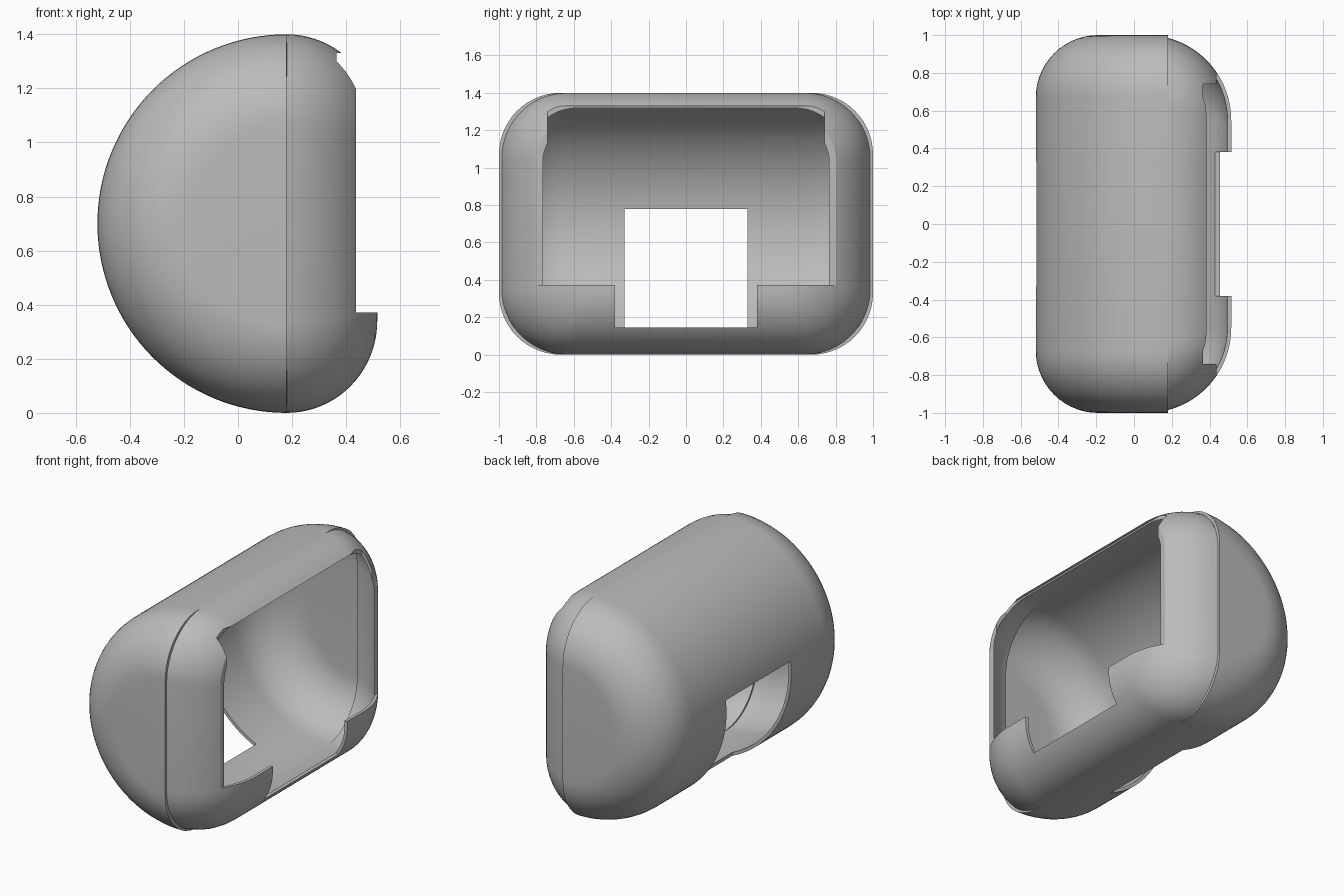
import bpy, bmesh
from math import pi, sin, cos, sqrt

if "Cube" in bpy.data.objects:
    bpy.data.objects.remove(bpy.data.objects["Cube"], do_unlink=True)

WALL = 0.02      # shell thickness
SEAM = 0.18      # x of the joint between the two shells
MID = 0.70       # height of the centre line

grey = bpy.data.materials.new("plain grey")
grey.use_nodes = True
grey.diffuse_color = (0.5, 0.5, 0.5, 1)
grey.node_tree.nodes["Principled BSDF"].inputs["Base Color"].default_value = (0.5, 0.5, 0.5, 1)


def loft(name, rings, closed, capped=False):
    """Skin a list of point rings and give the result a mesh object."""
    bm = bmesh.new()
    rows = [[bm.verts.new(p) for p in ring] for ring in rings]
    n = len(rows[0])
    for a, b in zip(rows, rows[1:]):
        for i in range(n if closed else n - 1):
            j = (i + 1) % n
            bm.faces.new((a[i], a[j], b[j], b[i]))
    if capped:
        bm.faces.new(rows[-1])
    bmesh.ops.remove_doubles(bm, verts=bm.verts, dist=1e-5)
    bmesh.ops.recalc_face_normals(bm, faces=bm.faces)
    # make the normals point away from the middle of the model
    bm.faces.ensure_lookup_table()
    out = 0
    for f in bm.faces:
        c = f.calc_center_median()
        c.x -= SEAM - 0.05
        c.z -= MID
        out += f.normal.dot(c) * f.calc_area()
    if out < 0:
        bmesh.ops.reverse_faces(bm, faces=bm.faces)
    me = bpy.data.meshes.new(name)
    bm.to_mesh(me)
    bm.free()
    ob = bpy.data.objects.new(name, me)
    bpy.context.collection.objects.link(ob)
    return ob


def box(lo, hi):
    """Temporary cutter between two corners."""
    bpy.ops.mesh.primitive_cube_add(size=1, location=[(a + b) / 2 for a, b in zip(lo, hi)])
    ob = bpy.context.object
    ob.scale = [b - a for a, b in zip(lo, hi)]
    ob.hide_render = True
    return ob


def finish(ob, cutters):
    """Thicken inwards, cut the openings, bake and shade."""
    solid = ob.modifiers.new("wall", "SOLIDIFY")
    solid.thickness = WALL
    solid.offset = -1
    for c in cutters:
        cut = ob.modifiers.new("opening", "BOOLEAN")
        cut.operation = "DIFFERENCE"
        cut.solver = "EXACT"
        cut.object = c
    bpy.context.view_layer.update()
    dg = bpy.context.evaluated_depsgraph_get()
    me = bpy.data.meshes.new_from_object(ob.evaluated_get(dg))
    ob.modifiers.clear()
    ob.data = me
    for c in cutters:
        bpy.data.objects.remove(c, do_unlink=True)
    me.materials.clear()
    me.materials.append(grey)
    bpy.ops.object.select_all(action="DESELECT")
    ob.select_set(True)
    bpy.context.view_layer.objects.active = ob
    bpy.ops.object.shade_smooth_by_angle(angle=pi / 6)


# Rear shell: rounded profile swept half a turn about the y direction
R, FIL, N = 0.70, 0.33, 14
arc = [(R - FIL + FIL * sin(i / N * pi / 2), 1 - FIL + FIL * cos(i / N * pi / 2)) for i in range(N + 1)]
half = [(0, 1)] + arc
profile = half + [(r, -y) for r, y in reversed(half)]
STEPS = 64
rings = []
for k in range(STEPS + 1):
    a = pi / 2 + pi * k / STEPS
    rings.append([(SEAM + r * cos(a), y, MID + r * sin(a)) for r, y in profile])
rear = loft("rear_shell", rings, closed=False)
finish(rear, [box((-1, -0.33, -0.2), (-0.10, 0.33, 0.78))])


# Front shell: rounded rectangles that shrink towards the front
def rounded_rect(x, w, h, r, n=12):
    pts = []
    for q, (sy, sz) in enumerate([(1, 1), (-1, 1), (-1, -1), (1, -1)]):
        for i in range(n + 1):
            a = (q + i / n) * pi / 2
            pts.append((x, sy * (w - r) + r * cos(a), MID + sz * (h - r) + r * sin(a)))
    return pts


rings = []
for k in range(21):
    t = k / 20 * pi / 2
    x = SEAM + 0.335 * sin(t)
    width = 0.55 + sqrt(max(0, 0.45 ** 2 - (x - 0.065) ** 2))
    rings.append(rounded_rect(x, width, 0.36 + 0.34 * cos(t), 0.06 + 0.29 * cos(t)))
front = loft("front_shell", rings, closed=True, capped=True)
finish(front, [
    box((0.437, -1.2, 0.372), (0.8, 1.2, 1.6)),      # flat front trim
    box((0.365, -0.74, 0.372), (0.7, 0.74, 1.33)),   # main opening
    box((0.3, -0.38, 0.145), (0.9, 0.38, 0.6)),      # lower notch between lips
])
